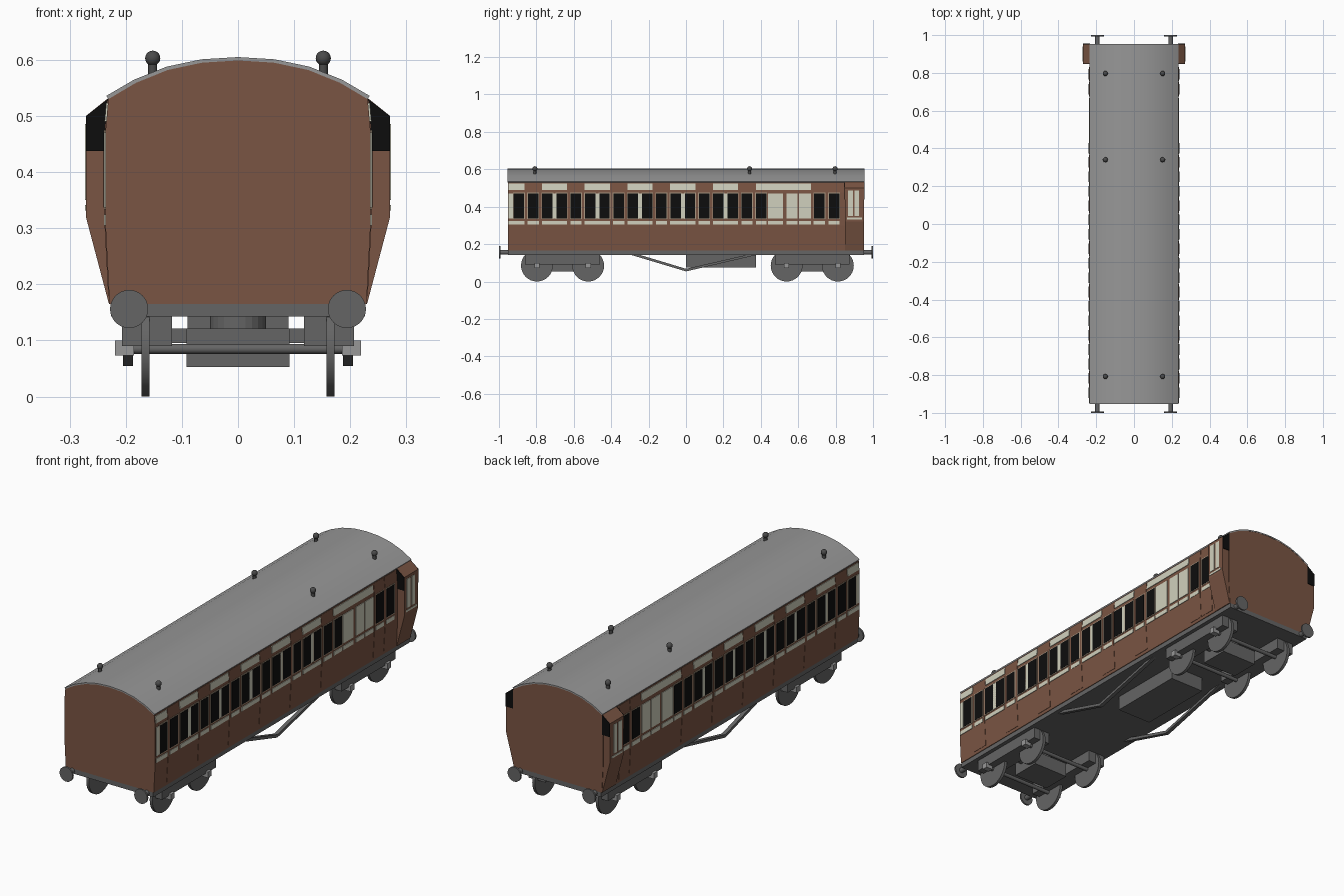
import bpy, bmesh, math
from mathutils import Vector, Matrix

if "Cube" in bpy.data.objects:
    bpy.data.objects.remove(bpy.data.objects["Cube"])


def material(name, r, g, b):
    m = bpy.data.materials.new(name)
    m.diffuse_color = (r, g, b, 1)
    m.use_nodes = True
    m.node_tree.nodes["Principled BSDF"].inputs["Base Color"].default_value = m.diffuse_color
    return m


BROWN = material("carriage_brown", 0.195, 0.090, 0.056)
CREAM = material("panel_cream", 0.63, 0.63, 0.51)
BLACK = material("window_black", 0.004, 0.004, 0.004)
ROOF = material("roof_grey", 0.31, 0.31, 0.31)
IRON = material("underframe_grey", 0.13, 0.13, 0.13)
VENT = material("vent_dark_grey", 0.07, 0.07, 0.07)
FRAME = material("moulding_tan", 0.40, 0.31, 0.22)


def finish(name, bm, mat, smooth=False):
    bmesh.ops.recalc_face_normals(bm, faces=bm.faces)
    me = bpy.data.meshes.new(name)
    bm.to_mesh(me)
    bm.free()
    me.materials.append(mat)
    ob = bpy.data.objects.new(name, me)
    bpy.context.collection.objects.link(ob)
    if smooth:
        bpy.context.view_layer.objects.active = ob
        ob.select_set(True)
        bpy.ops.object.shade_smooth_by_angle(angle=math.radians(35))
        ob.select_set(False)
    return ob


def prism(bm, lower, upper):
    """Closed solid between two matching point loops."""
    a = [bm.verts.new(p) for p in lower]
    b = [bm.verts.new(p) for p in upper]
    bm.faces.new(a)
    bm.faces.new(b)
    for i in range(len(a)):
        j = (i + 1) % len(a)
        bm.faces.new((a[i], a[j], b[j], b[i]))


def extrude_y(bm, profile, y0, y1):
    prism(bm, [(x, y0, z) for x, z in profile], [(x, y1, z) for x, z in profile])


def box(bm, x0, x1, y0, y1, z0, z1):
    extrude_y(bm, [(x0, z0), (x1, z0), (x1, z1), (x0, z1)], y0, y1)


def cylinder(bm, centre, r, depth, axis, n=24):
    rot = Vector((0, 0, 1)).rotation_difference(Vector(axis)).to_matrix().to_4x4()
    bmesh.ops.create_cone(bm, cap_ends=True, segments=n, radius1=r, radius2=r,
                          depth=depth, matrix=Matrix.Translation(centre) @ rot)


# ---- body with curved sides and roof
END = 0.953
SIDE = [(0.229, 0.165), (0.236, 0.30), (0.236, 0.475), (0.231, 0.533)]
ARC = [(0.231, 0.533), (0.182, 0.562), (0.125, 0.585), (0.064, 0.598), (0, 0.602)]
half = SIDE + ARC[1:]
bm = bmesh.new()
extrude_y(bm, half + [(-x, z) for x, z in half[-2::-1]], -END, END)
finish("carriage_body", bm, BROWN)

arc = ARC + [(-x, z) for x, z in ARC[-2::-1]]
bm = bmesh.new()
extrude_y(bm, [(x * 1.015, z + 0.003) for x, z in arc]
          + [(x, z - 0.003) for x, z in arc[::-1]], -END - 0.001, END + 0.001)
finish("roof", bm, ROOF, True)


# ---- side panelling: thin plates that follow the side curve
def side_x(z):
    for (xa, za), (xb, zb) in zip(SIDE, SIDE[1:]):
        if z <= zb:
            return xa + (xb - xa) * (z - za) / (zb - za)
    return SIDE[-1][0]


def plate(bm, y0, y1, z0, z1, lift):
    levels = [z0] + [z for _, z in SIDE if z0 < z < z1] + [z1]
    outline = [(side_x(z) + lift, z) for z in levels]
    outline += [(side_x(z) - 0.002, z) for z in levels[::-1]]
    for s in (1, -1):
        extrude_y(bm, [(s * x, z) for x, z in outline], y0, y1)


doors = [-0.817 + 0.2286 * i for i in range(6)]
door_bm, cream_bm, frame_bm, glass_bm = (bmesh.new() for _ in range(4))


def window(c, w=0.056):
    plate(frame_bm, c - w / 2 - 0.004, c + w / 2 + 0.004, 0.333, 0.475, 0.003)
    plate(glass_bm, c - w / 2, c + w / 2, 0.337, 0.471, 0.004)


def cream(y0, y1, z0, z1):
    plate(cream_bm, y0, y1, z0, z1, 0.003)


LOW, MID, TOP = (0.305, 0.324), (0.337, 0.471), (0.49, 0.523)
for i, d in enumerate(doors):
    plate(door_bm, d - 0.042, d + 0.042, 0.18, 0.528, 0.0015)
    for off in (-0.076, 0, 0.076):
        window(d + off)
    cream(d - 0.03, d + 0.03, *LOW)
    left = -0.948 if i == 0 else d - 0.182   # quarter panels left of each door
    cream(left, d - 0.047, *LOW)
    cream(left, d - 0.047, *TOP)
    if i == 0:
        cream(-0.948, -0.926, *MID)
    else:
        cream(d - 0.127, d - 0.1015, *MID)

# blank panels of the luggage space and its double doors
cream(0.373, 0.667, *TOP)
cream(0.373, 0.43, *LOW)
for y0, y1 in ((0.438, 0.518), (0.536, 0.596), (0.604, 0.667)):
    cream(y0, y1, *MID)
    cream(y0, y1, *LOW)
for c in (0.713, 0.792):
    plate(door_bm, c - 0.038, c + 0.038, 0.18, 0.528, 0.0015)
    window(c)
    cream(c - 0.03, c + 0.03, *LOW)

# ---- guard's lookouts at the rear
look_bm = bmesh.new()
for s in (1, -1):
    shape = [(0.222, 0.165), (0.230, 0.165), (0.271, 0.32), (0.271, 0.50),
             (0.231, 0.532), (0.222, 0.532)]
    extrude_y(look_bm, [(s * x, z) for x, z in shape], 0.85, 0.951)
    pane = [(0.232, 0.438), (0.271, 0.438), (0.271, 0.50), (0.232, 0.53)]
    for y in (0.8485, 0.9525):
        extrude_y(glass_bm, [(s * x, z) for x, z in pane], y - 0.002, y + 0.002)
    for y0, y1, z0, z1 in ((0.865, 0.892, 0.35, 0.486), (0.902, 0.926, 0.35, 0.486),
                           (0.86, 0.94, 0.332, 0.341)):
        x0, x1 = sorted((s * 0.270, s * 0.273))
        box(cream_bm, x0, x1, y0, y1, z0, z1)
finish("guard_lookouts", look_bm, BROWN)
finish("doors", door_bm, BROWN)
finish("cream_panels", cream_bm, CREAM)
finish("window_frames", frame_bm, FRAME)
finish("window_glass", glass_bm, BLACK)

# ---- underframe, battery box and truss rods
bm = bmesh.new()
box(bm, -0.226, 0.226, -END, END, 0.143, 0.167)
finish("underframe", bm, IRON)
bm = bmesh.new()
box(bm, -0.09, 0.09, 0, 0.375, 0.075, 0.145)
finish("battery_box", bm, IRON)
bm = bmesh.new()
rod = [(-0.31, 0.147), (0, 0.054), (0.40, 0.147), (0.345, 0.147), (0, 0.068), (-0.262, 0.147)]
for s in (1, -1):
    prism(bm, [(s * 0.187, y, z) for y, z in rod], [(s * 0.205, y, z) for y, z in rod])
finish("truss_rods", bm, IRON)

# ---- bogies
for label, c in (("front", -0.66), ("rear", 0.675)):
    bm = bmesh.new()
    for x0 in (0.118, -0.207):
        box(bm, x0, x0 + 0.089, c - 0.2, c + 0.2, 0.09, 0.145)
    box(bm, -0.092, 0.092, c - 0.07, c + 0.07, 0.053, 0.121)
    box(bm, -0.13, 0.13, c - 0.03, c + 0.03, 0.095, 0.121)
    cylinder(bm, (0, c, 0.132), 0.05, 0.026, (0, 0, 1))
    finish(label + "_bogie_frame", bm, IRON)
    wheels, boxes = bmesh.new(), bmesh.new()
    for y in (c - 0.137, c + 0.137):
        cylinder(wheels, (0, y, 0.085), 0.009, 0.38, (1, 0, 0), 12)
        for s in (1, -1):
            cylinder(wheels, (s * 0.165, y, 0.085), 0.085, 0.014, (1, 0, 0), 32)
            x0, x1 = sorted((s * 0.185, s * 0.219))
            box(boxes, x0, x1, y - 0.014, y + 0.014, 0.073, 0.10)
    finish(label + "_wheelsets", wheels, IRON, True)
    finish(label + "_axle_boxes", boxes, ROOF)

# ---- buffers
bm = bmesh.new()
for sx in (1, -1):
    for sy in (1, -1):
        cylinder(bm, (sx * 0.194, sy * 0.97, 0.156), 0.012, 0.045, (0, 1, 0), 16)
        cylinder(bm, (sx * 0.194, sy * 0.996, 0.156), 0.034, 0.008, (0, 1, 0), 32)
finish("buffers", bm, IRON, True)

# ---- roof ventilators
bm = bmesh.new()
for y in (-0.808, 0.34, 0.797):
    for s in (1, -1):
        cylinder(bm, (s * 0.152, y, 0.583), 0.008, 0.04, (0, 0, 1), 12)
        bmesh.ops.create_uvsphere(bm, u_segments=16, v_segments=10, radius=0.0135,
                                  matrix=Matrix.Translation((s * 0.152, y, 0.603)))
finish("roof_vents", bm, VENT, True)
